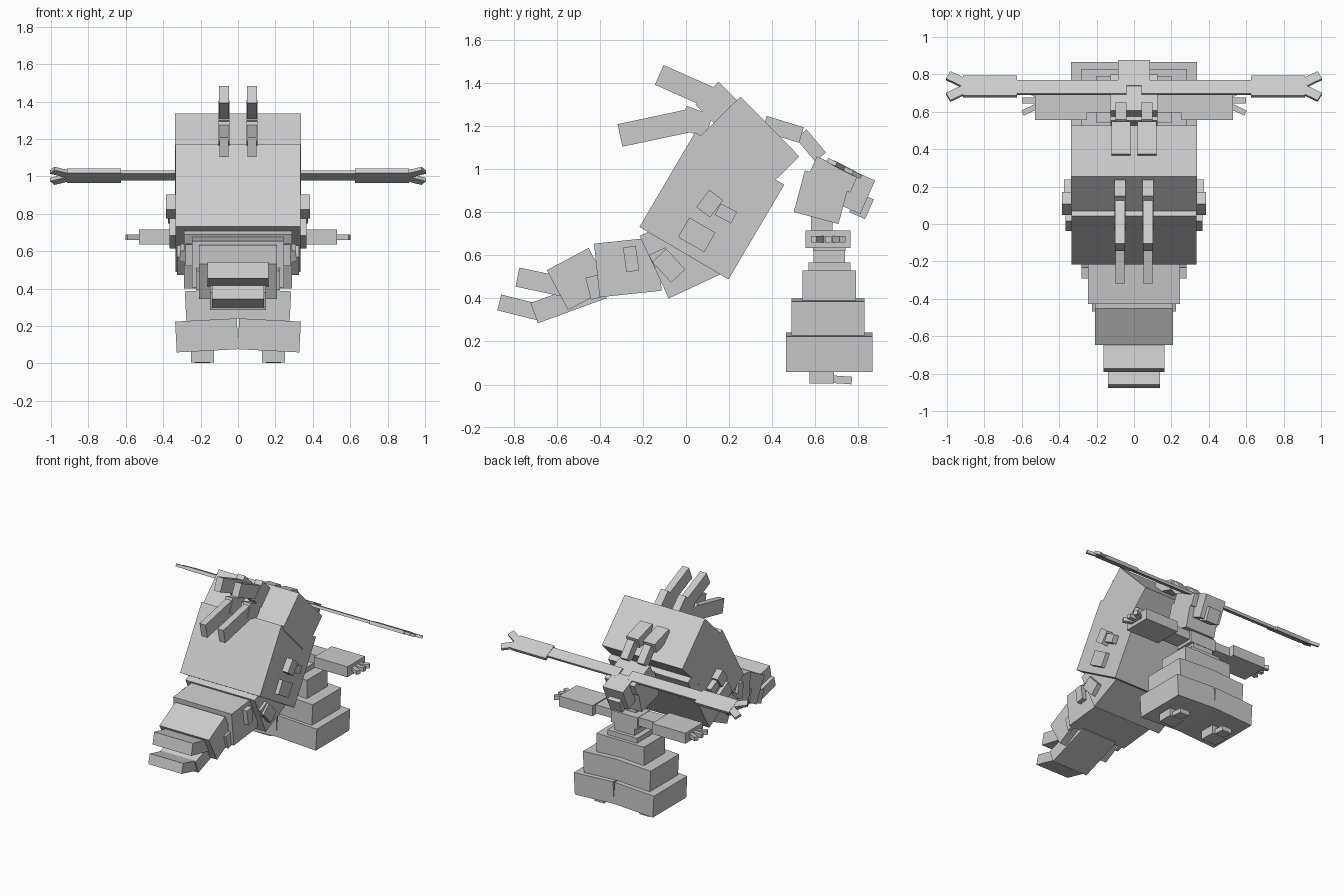
import bpy, math
from mathutils import Matrix, Vector

if "Cube" in bpy.data.objects:
    bpy.data.objects.remove(bpy.data.objects["Cube"], do_unlink=True)

grey = bpy.data.materials.new("plain grey")
grey.use_nodes = True
grey.diffuse_color = (0.6, 0.6, 0.6, 1)
grey.node_tree.nodes["Principled BSDF"].inputs["Base Color"].default_value = (0.6, 0.6, 0.6, 1)

FACES = [(0, 1, 3, 2), (4, 6, 7, 5), (0, 4, 5, 1), (2, 3, 7, 6), (0, 2, 6, 4), (1, 5, 7, 3)]


def box(name, centre, size, pitch=0, roll=0, yaw=0):
    """Box turned by yaw and roll, then pitched in the side plane (degrees)."""
    turn = (Matrix.Rotation(math.radians(pitch), 3, 'X')
            @ Matrix.Rotation(math.radians(roll), 3, 'Y')
            @ Matrix.Rotation(math.radians(yaw), 3, 'Z'))
    corners = [turn @ Vector((sx * size[0] / 2, sy * size[1] / 2, sz * size[2] / 2)) + Vector(centre)
               for sx in (-1, 1) for sy in (-1, 1) for sz in (-1, 1)]
    mesh = bpy.data.meshes.new(name)
    mesh.from_pydata(corners, [], FACES)
    mesh.materials.append(grey)
    obj = bpy.data.objects.new(name, mesh)
    bpy.context.collection.objects.link(obj)
    return obj


def pair(name, centre, size, pitch=0, roll=0, yaw=0):
    x, y, z = centre
    box("left_" + name, (x, y, z), size, pitch, roll, yaw)
    box("right_" + name, (-x, y, z), size, pitch, -roll, -yaw)


# Large leaning trunk
box("trunk", (0, .12, .83), (.67, .48, .51), -30.5)
box("shoulder_block", (0, .29, 1.1), (.675, .39, .28), -45.5)
box("abdomen", (0, -.03, .60), (.58, .26, .32), 25)

# Tapering tail and its two tips
box("tail_base", (0, -.27, .545), (.49, .29, .25), 6)
box("tail_middle", (0, -.5, .49), (.415, .22, .21), 28)
box("tail_upper_tip", (0, -.67, .475), (.325, .23, .09), -12)
box("tail_lower", (0, -.545, .39), (.3, .34, .1), 20)
box("tail_lower_tip", (0, -.77, .357), (.28, .2, .075), -14)

# Paired back spikes
pair("upper_spike_base", (.075, .15, 1.3), (.06, .15, .15), -45)
pair("upper_spike", (.075, -.005, 1.385), (.055, .26, .1), -24)
pair("lower_spike_base", (.075, .045, 1.22), (.06, .13, .11), -20)
pair("lower_spike", (.075, -.15, 1.19), (.05, .32, .107), 12)

# Small stubs on the flanks
pair("upper_stub", (.355, .11, .84), (.06, .08, .1), -37)
pair("upper_stub_tip", (.345, .185, .795), (.06, .085, .06), -28)
pair("middle_stub", (.34, .05, .695), (.05, .14, .105), -30)
pair("lower_stub", (.3, -.08, .552), (.05, .13, .09), -47)
pair("lower_stub_tip", (.29, -.12, .59), (.04, .085, .065), 25)
pair("tail_stub", (.255, -.255, .583), (.05, .06, .115), 8)
pair("tail_rear_stub", (.21, -.42, .453), (.03, .07, .105), 14)

# Straps between the trunk and the head
pair("strap", (.07, .45, 1.185), (.1, .18, .075), -17)
pair("strap_end", (.07, .58, 1.11), (.06, .14, .065), -50)

# Head with brow and muzzle
box("head", (0, .63, .87), (.25, .215, .2), -15)
box("brow", (0, .685, .975), (.25, .21, .09), -24)
box("muzzle", (0, .775, .9), (.17, .15, .17), -24)
box("muzzle_lip", (0, .815, .83), (.1, .08, .1), -24)

# Long flat side blades with forked ends, tilted as one sheet
TILT = -27
pair("blade_arm", (.34, .73, 1.005), (.6, .08, .02), TILT)
pair("blade_paddle", (.77, .735, 1.003), (.29, .12, .025), TILT)
for name, side in (("inner_prong", -1), ("outer_prong", 1)):
    pair(name, (.945, .735 + side * .035, 1.003 - side * .018), (.11, .05, .02), TILT, 0, side * 28)

# Arms and fingers of the standing figure
box("neck", (0, .63, .72), (.11, .1, .12))
box("chest", (0, .665, .665), (.22, .15, .09))
pair("upper_arm", (.17, .66, .675), (.24, .13, .065))
pair("forearm", (.39, .66, .675), (.28, .21, .08))
for i, y in enumerate((.61, .66, .71)):
    pair("finger_%d" % i, (.56, y, .675), (.08, .03, .03), 0, 0, (i - 1) * 25)

# Stepped gown
box("gown_top", (0, .665, .6), (.17, .145, .08))
box("gown_waist", (0, .667, .545), (.25, .195, .045))
box("gown_hip", (0, .665, .46), (.4, .25, .14))
pair("gown_middle", (.138, .66, .313), (.285, .34, .16), 0, 3)
pair("gown_hem", (.167, .665, .15), (.33, .4, .165), 0, 3)

# Feet
pair("foot", (.19, .63, .04), (.125, .115, .07))
pair("toe", (.19, .72, .022), (.08, .1, .035), -4)
